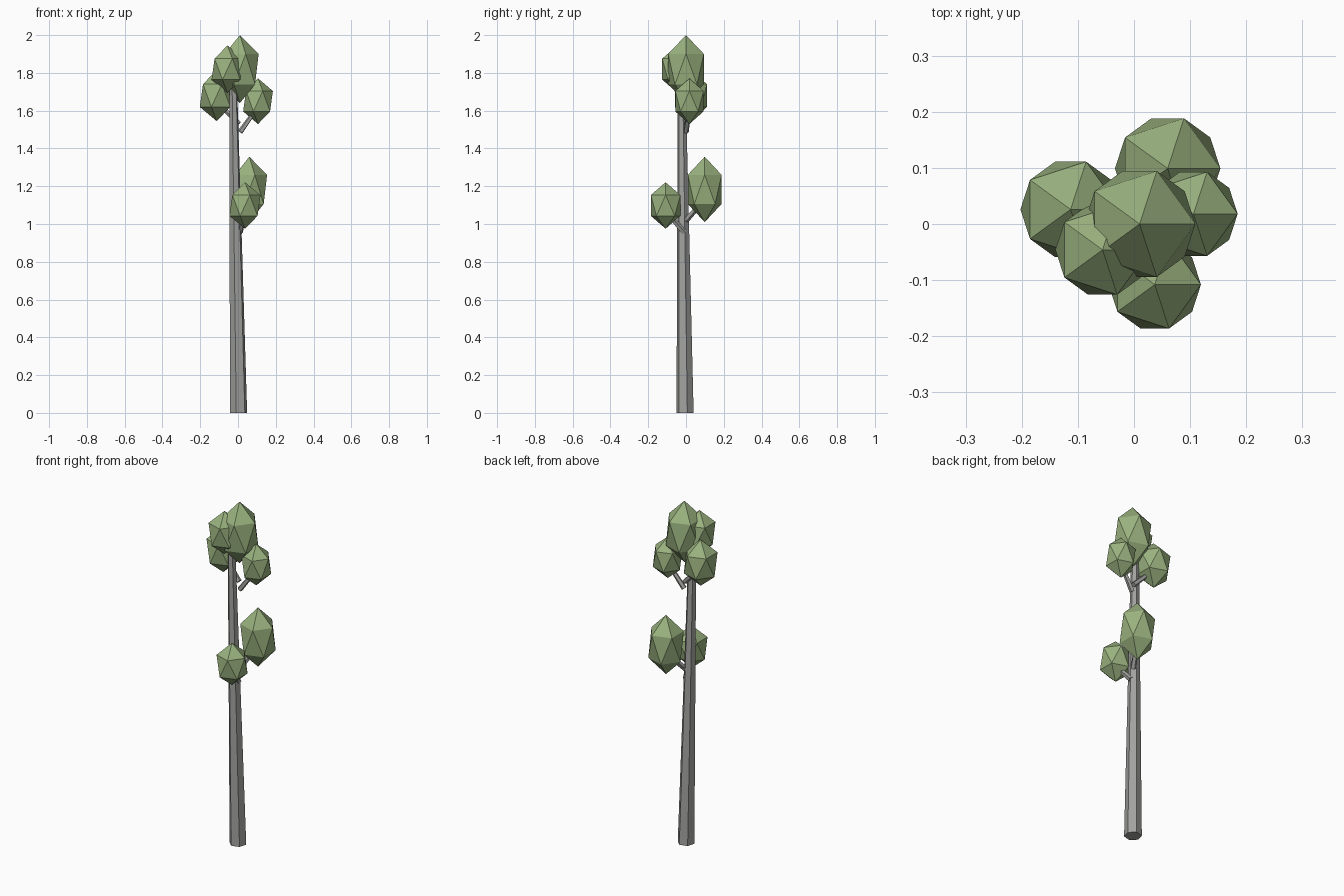
import bpy, bmesh, math
from mathutils import Vector, Matrix

if "Cube" in bpy.data.objects:
    bpy.data.objects.remove(bpy.data.objects["Cube"])


def material(name, rgb):
    m = bpy.data.materials.new(name)
    m.diffuse_color = (*rgb, 1)
    m.use_nodes = True
    m.node_tree.nodes["Principled BSDF"].inputs["Base Color"].default_value = m.diffuse_color
    return m


bark = material("grey bark", (0.36, 0.36, 0.35))
leaf = material("sage leaf", (0.32, 0.44, 0.21))


def finish(bm, name, mat):
    mesh = bpy.data.meshes.new(name)
    bmesh.ops.recalc_face_normals(bm, faces=bm.faces[:])
    bm.to_mesh(mesh)
    bm.free()
    mesh.materials.append(mat)
    bpy.context.collection.objects.link(bpy.data.objects.new(name, mesh))


def limb(name, a, b, r1, r2, sides, turn=0.0, flat=False):
    """Tapered prism from a to b; flat keeps both ends level."""
    a, b = Vector(a), Vector(b)
    rot = Matrix() if flat else (b - a).to_track_quat('Z', 'Y').to_matrix().to_4x4()
    bm = bmesh.new()
    rings = []
    for c, r in ((a, r1), (b, r2)):
        ring = []
        for i in range(sides):
            t = turn + math.tau * i / sides
            ring.append(bm.verts.new(c + rot @ Vector((r * math.cos(t), r * math.sin(t), 0))))
        rings.append(ring)
    for i in range(sides):
        j = (i + 1) % sides
        bm.faces.new((rings[0][i], rings[0][j], rings[1][j], rings[1][i]))
    bm.faces.new(rings[0][::-1])
    bm.faces.new(rings[1])
    finish(bm, name, bark)


def foliage(name, centre, r, h):
    """Stretched twenty-sided leaf clump."""
    bm = bmesh.new()
    bmesh.ops.create_icosphere(bm, subdivisions=1, radius=1,
                               matrix=Matrix.Translation(centre) @ Matrix.Diagonal((r, r, h, 1)))
    finish(bm, name, leaf)


# Leaning six-sided trunk
limb("trunk", (0.003, -0.005, 0), (-0.026, -0.023, 1.76), 0.047, 0.021, 6, math.radians(15), True)

# Leaf clumps: centre, radius, half height
foliage("crown_top", (0.01, 0, 1.82), 0.111, 0.18)
foliage("crown_left", (-0.113, 0.026, 1.68), 0.1, 0.135)
foliage("crown_front", (-0.056, -0.046, 1.82), 0.094, 0.125)
foliage("crown_right", (0.106, 0.018, 1.65), 0.088, 0.121)
foliage("lower_back", (0.06, 0.099, 1.183), 0.105, 0.173)
foliage("lower_front", (0.037, -0.108, 1.098), 0.092, 0.123)

# Branches reaching into the clumps
limb("branch_right", (0.012, 0, 1.487), (0.106, 0.018, 1.62), 0.015, 0.011, 5)
limb("branch_left", (0.005, 0.003, 1.53), (-0.113, 0.026, 1.65), 0.015, 0.011, 5)
limb("branch_lower_back", (0.005, 0.0, 1.02), (0.06, 0.099, 1.13), 0.016, 0.012, 5)
limb("branch_lower_front", (0.01, -0.01, 0.955), (0.037, -0.108, 1.07), 0.016, 0.012, 5)
